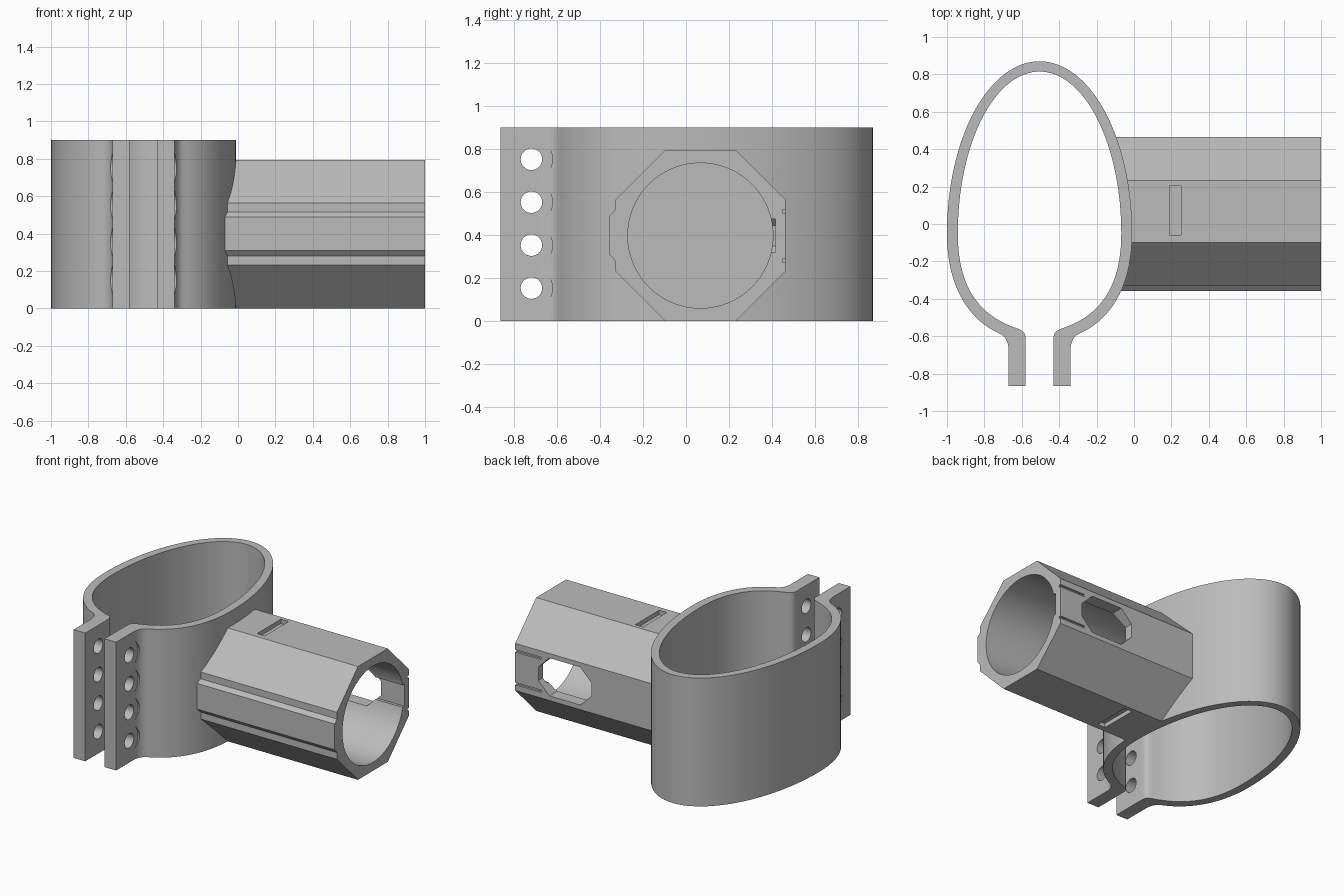
import bpy, bmesh, math
from mathutils import Vector

if "Cube" in bpy.data.objects:
    bpy.data.objects.remove(bpy.data.objects["Cube"])

CX = -0.505            # clamp centre line
TY, TZ = 0.067, 0.3975  # tube axis

grey = bpy.data.materials.new("plain_grey")
grey.diffuse_color = (0.5, 0.5, 0.5, 1)
grey.use_nodes = True
grey.node_tree.nodes["Principled BSDF"].inputs["Base Color"].default_value = grey.diffuse_color


def prism(name, pts, axis, a, b):
    """Extrude a closed 2D outline along an axis from a to b."""
    place = {'X': lambda p, d: (d, p[0], p[1]),
             'Y': lambda p, d: (p[0], d, p[1]),
             'Z': lambda p, d: (p[0], p[1], d)}[axis]
    bm = bmesh.new()
    lo = [bm.verts.new(place(p, a)) for p in pts]
    hi = [bm.verts.new(place(p, b)) for p in pts]
    bm.faces.new(lo)
    bm.faces.new(hi)
    n = len(pts)
    for i in range(n):
        j = (i + 1) % n
        bm.faces.new((lo[i], lo[j], hi[j], hi[i]))
    bmesh.ops.recalc_face_normals(bm, faces=bm.faces)
    me = bpy.data.meshes.new(name)
    bm.to_mesh(me)
    bm.free()
    me.materials.append(grey)
    ob = bpy.data.objects.new(name, me)
    bpy.context.collection.objects.link(ob)
    return ob


def circle(cy, cz, r, n):
    return [(cy + r * math.cos(2 * math.pi * i / n),
             cz + r * math.sin(2 * math.pi * i / n)) for i in range(n)]


def rect(u0, u1, v0, v1):
    return [(u0, v0), (u1, v0), (u1, v1), (u0, v1)]


def bezier(p, n):
    a, b, c, d = map(Vector, p)
    return [tuple(a * (1-t)**3 + b * 3*t*(1-t)**2 + c * 3*t*t*(1-t) + d * t**3)
            for t in (i / n for i in range(n + 1))]


def boolean(target, other, op):
    m = target.modifiers.new("bool", 'BOOLEAN')
    m.operation, m.object, m.solver = op, other, 'EXACT'
    bpy.context.view_layer.objects.active = target
    bpy.ops.object.modifier_apply(modifier=m.name)
    bpy.data.objects.remove(other)


def quarter(a, b):
    return [(a * math.sin(t), -0.05 + b * math.cos(t))
            for t in (math.pi / 2 * i / 32 for i in range(32))]


def mirrored(half):
    """Half outline from the top centre downwards, mirrored about CX."""
    return [(CX + x, y) for x, y in half] + [(CX - x, y) for x, y in reversed(half[1:])]


# Clamp: egg-shaped outside with flange tabs
outer = quarter(0.495, 0.92)
outer += bezier([(.495, -.05), (.495, -.36), (.36, -.52), (.215, -.585)], 20)
outer += bezier([(.215, -.585), (.18, -.6), (.165, -.635), (.165, -.68)], 8)[1:]
outer += [(.165, -.865)]
body = prism("pipe_clamp_with_socket", mirrored(outer), 'Z', 0, 0.90)

# Octagonal socket tube with a raised rib along the front
h, f = 0.3975, 0.165
tube_pts = [(TY - f, TZ - h), (TY + f, TZ - h), (TY + h, TZ - f), (TY + h, TZ + f),
            (TY + f, TZ + h), (TY - f, TZ + h), (TY - h, TZ + f), (TY - h, .515),
            (-.357, .49), (-.357, .31), (TY - h, .28), (TY - h, TZ - f)]
boolean(body, prism("socket_tube", tube_pts, 'X', -0.3, 1.0), 'UNION')

# Clamp opening and the gap between the tabs
inner = quarter(0.437, 0.865)
inner += bezier([(.437, -.05), (.437, -.33), (.33, -.49), (.115, -.56)], 20)
inner += bezier([(.115, -.56), (.09, -.57), (.075, -.58), (.075, -.61)], 6)[1:]
inner += [(.075, -1.0)]

# Window in the back of the tube
x0, x1, z0, z1, c = .41, .82, .265, .53, .085
window = [(x0 + c, z0), (x1 - c, z0), (x1, z0 + c), (x1, z1 - c),
          (x1 - c, z1), (x0 + c, z1), (x0, z1 - c), (x0, z0 + c)]

cutters = [
    prism("opening", mirrored(inner), 'Z', -0.1, 1.0),
    prism("bore", circle(TY, TZ, 0.338, 96), 'X', -0.043, 1.1),
    prism("window", window, 'Y', 0.25, 0.6),
    # flat relief inside the tube behind the window bridge
    prism("relief", rect(.3, .416, .32, .475), 'X', 0.75, 1.1),
    # strap slots on top and bottom of the tube
    prism("top_slot", rect(.19, .25, -.06, .205), 'Z', 2*TZ - .03, .85),
    prism("bottom_slot", rect(.19, .25, -.06, .205), 'Z', -.1, .03),
]
# small grooves framing the window bridge
for z in (.28, .51):
    cutters.append(prism("groove", rect(.45, .5, z - .008, z + .008), 'X', .8, 1.1))
# bolt holes and washer clearance on both tabs
for i in range(4):
    z = 0.153 + 0.2 * i
    cutters.append(prism("bolt_hole", circle(-.72, z, .05, 32), 'X', -.9, -.1))
    for a, b in ((CX + .1655, CX + .3), (CX - .3, CX - .1655)):
        cutters.append(prism("washer_clearance", circle(-.72, z, .098, 48), 'X', a, b))
for cutter in cutters:
    boolean(body, cutter, 'DIFFERENCE')

# Smooth curved walls, keep edges crisp
bpy.ops.object.select_all(action='DESELECT')
body.select_set(True)
bpy.context.view_layer.objects.active = body
bpy.ops.object.shade_smooth_by_angle(angle=math.radians(22))
